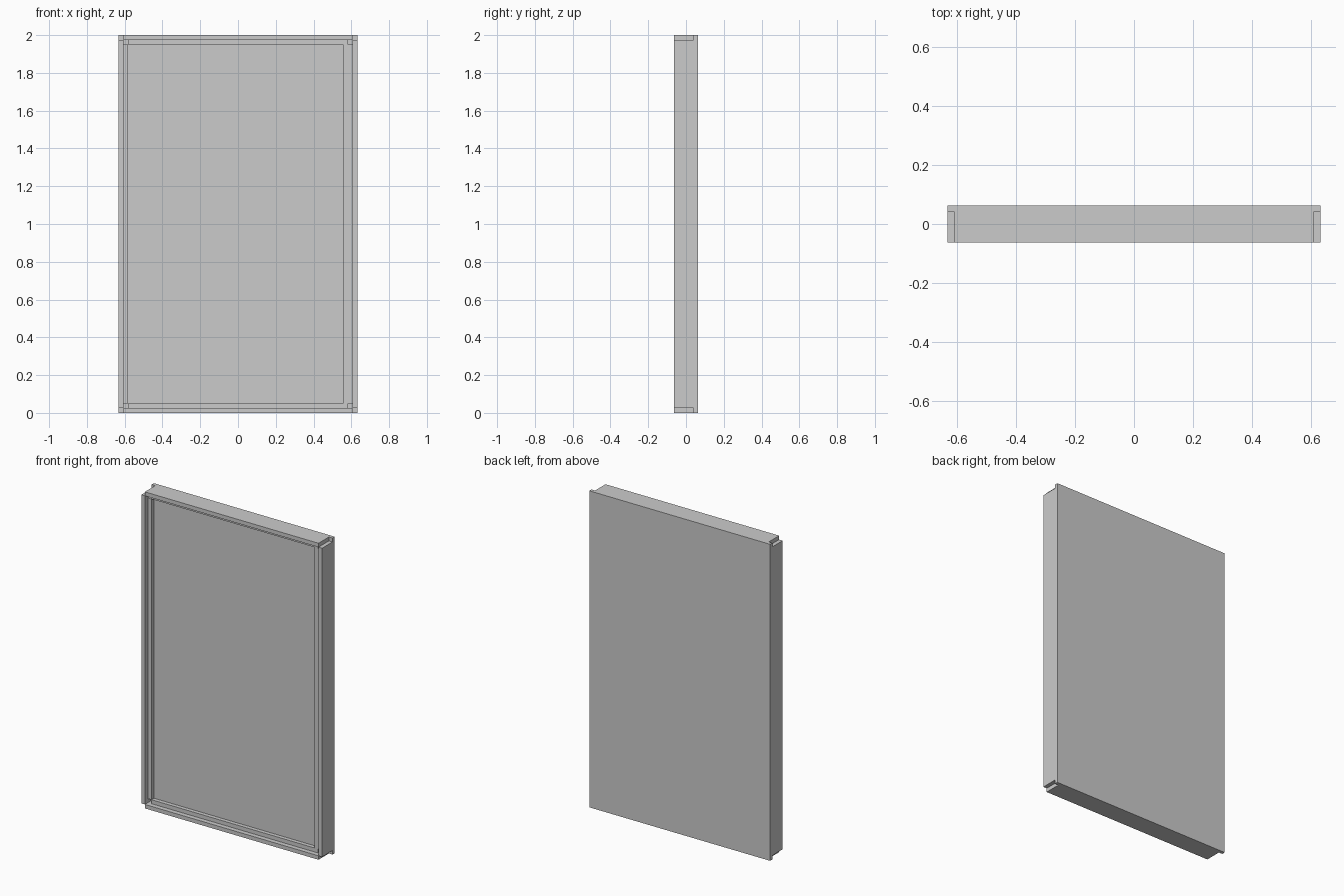
import bpy

if "Cube" in bpy.data.objects:
    bpy.data.objects.remove(bpy.data.objects["Cube"])

W, H, D = 0.632, 2.0, 0.063     # half width, height, half depth
T = 0.025                       # sheet thickness


def box(name, x, y, z):
    """Axis-aligned box from (min, max) ranges."""
    bpy.ops.mesh.primitive_cube_add(size=1)
    ob = bpy.context.object
    ob.name = name
    ob.location = [(r[0] + r[1]) / 2 for r in (x, y, z)]
    ob.scale = [r[1] - r[0] for r in (x, y, z)]
    bpy.ops.object.transform_apply(location=True, rotation=False, scale=True)
    return ob


# Flat back sheet
plate_y = 0.041
box("back_sheet", (-W, W), (plate_y, D), (0, H))

# Four folded walls, stopping short of the corners to leave square notches
wall_y = (-D, plate_y)
lip_y = (-0.033, -0.008)
inner_x, inner_z = W - T, (T, H - T)
lip_x, lip_z = W - 2 * T, (2 * T, H - 2 * T)

for name, lo, hi in (("left", -W, -inner_x), ("right", inner_x, W)):
    box(name + "_wall", (lo, hi), wall_y, inner_z)
for name, lo, hi in (("bottom", 0, T), ("top", H - T, H)):
    box(name + "_wall", (-inner_x, inner_x), wall_y, (lo, hi))

# Inner panel standing clear of the back sheet
box("inner_panel", (-inner_x, inner_x), (-0.008, 0.017), inner_z)

# Recessed lips on the inner panel, notched at the corners; the right one is wider
for name, lo, hi in (("left", -inner_x, -lip_x), ("right", lip_x - T, inner_x)):
    box(name + "_lip", (lo, hi), lip_y, lip_z)
for name, lo, hi in (("bottom", T, 2 * T), ("top", H - 2 * T, H - T)):
    box(name + "_lip", (-lip_x, lip_x), lip_y, (lo, hi))
